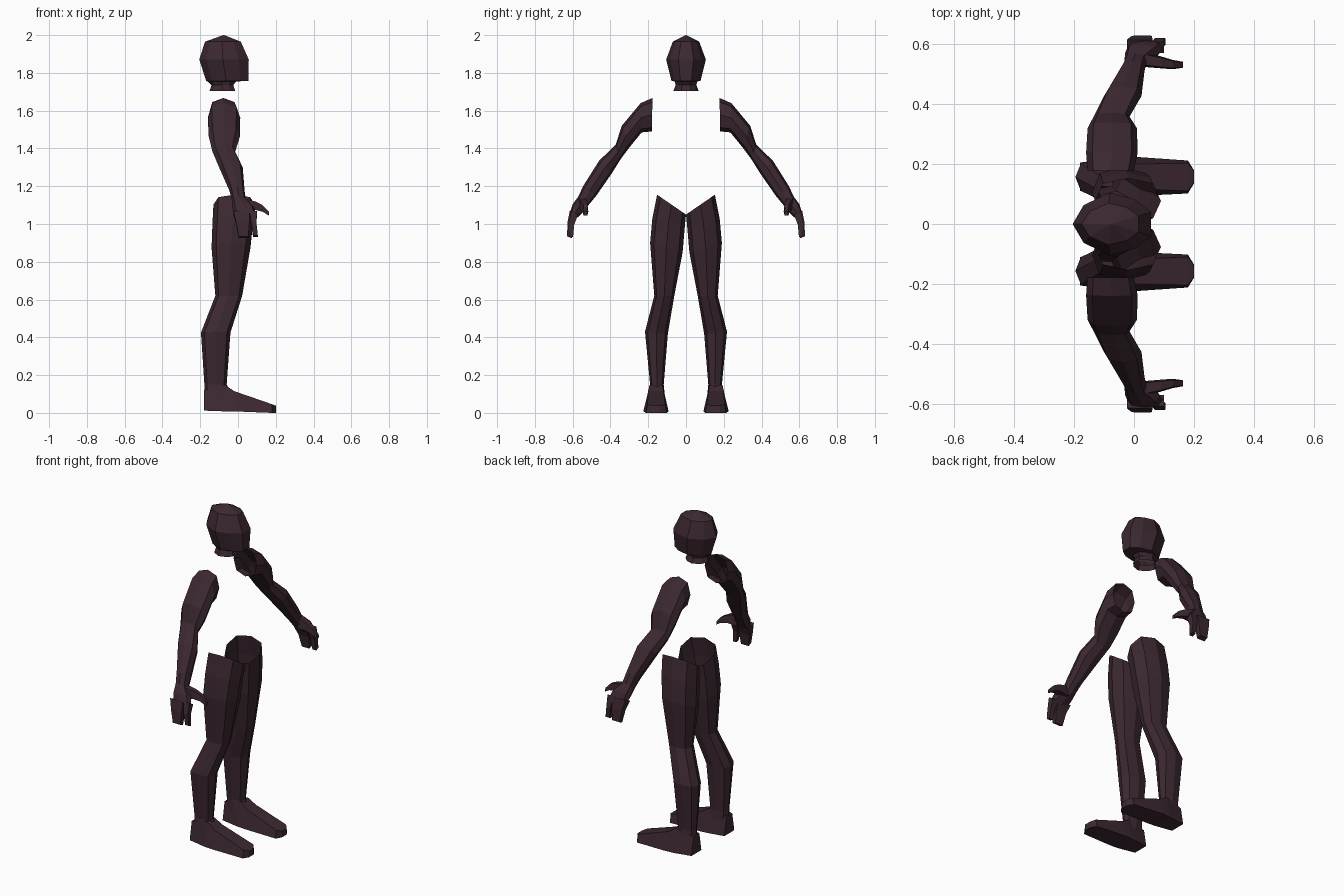
import bpy, bmesh
from mathutils import Vector

cube = bpy.data.objects.get("Cube")
if cube:
    bpy.data.objects.remove(cube, do_unlink=True)

skin = bpy.data.materials.new("dark_plum")
skin.use_nodes = True
COLOUR = (0.045, 0.021, 0.031, 1)
skin.diffuse_color = COLOUR
skin.node_tree.nodes["Principled BSDF"].inputs["Base Color"].default_value = COLOUR

D = 0.76
OCTAGON = [(1, 0), (D, D), (0, 1), (-D, D), (-1, 0), (-D, -D), (0, -1), (D, -D)]
SQUARE = [(1, 1), (-1, 1), (-1, -1), (1, -1)]


def limb_ring(inner, outer, x0, x1, shape=OCTAGON):
    """Section spanning two (y, z) points across, and x0..x1 along x."""
    a, b = Vector((0, *inner)), Vector((0, *outer))
    mid, half = (a + b) / 2, (b - a) / 2
    return [mid + half * u + Vector(((x0 + x1) / 2 + (x1 - x0) / 2 * v, 0, 0))
            for u, v in shape]


def slab_ring(x, y0, y1, z0, z1, taper=0.75):
    """Upright section at x, narrower along its top edge."""
    c, h = (y0 + y1) / 2, (y1 - y0) / 2
    return [Vector((x, c + h * s, z)) for s, z in
            ((-1, z0), (1, z0), (taper, z1), (-taper, z1))]


def loft(name, rings, cap_start=False, cap_end=False, mirror=True):
    bm = bmesh.new()
    loops = [[bm.verts.new(p) for p in ring] for ring in rings]
    n = len(loops[0])
    for a, b in zip(loops, loops[1:]):
        for i in range(n):
            j = (i + 1) % n
            bm.faces.new((a[i], a[j], b[j], b[i]))
    if cap_start:
        bm.faces.new(loops[0][::-1])
    if cap_end:
        bm.faces.new(loops[-1])
    bmesh.ops.remove_doubles(bm, verts=bm.verts, dist=0.0005)
    bmesh.ops.recalc_face_normals(bm, faces=bm.faces)
    mesh = bpy.data.meshes.new(name)
    bm.to_mesh(mesh)
    bm.free()
    mesh.materials.append(skin)
    obj = bpy.data.objects.new(name, mesh)
    bpy.context.collection.objects.link(obj)
    if mirror:
        mod = obj.modifiers.new("other_side", 'MIRROR')
        mod.use_axis = (False, True, False)
    return obj


# Head: stacked faceted sections, flatter at the face, open at the neck
HEAD = [(-1, 0), (-0.72, 0.6), (-0.05, 1), (0.6, 0.78), (1, 0.38),
        (1, -0.38), (0.6, -0.78), (-0.05, -1), (-0.72, -0.6)]


def head_ring(z, x0, x1, half_y):
    return [Vector(((x0 + x1) / 2 + (x1 - x0) / 2 * u, half_y * v, z))
            for u, v in HEAD]


loft("head", [head_ring(1.705, -0.15, -0.015, 0.067),
              head_ring(1.735, -0.14, -0.025, 0.055),
              head_ring(1.755, -0.16, -0.01, 0.06),
              head_ring(1.757, -0.168, 0.055, 0.077),
              head_ring(1.87, -0.205, 0.057, 0.105),
              head_ring(1.965, -0.175, 0.015, 0.07),
              head_ring(2.0, -0.078, -0.072, 0.002)],
     cap_end=True, mirror=False)

# Arms: shoulder, elbow, forearm and wrist sections
loft("arms", [limb_ring((0.18, 1.49), (0.178, 1.667), -0.155, 0.0),
              limb_ring((0.235, 1.485), (0.24, 1.64), -0.16, 0.012),
              limb_ring((0.30, 1.405), (0.34, 1.52), -0.155, 0.01),
              limb_ring((0.345, 1.345), (0.372, 1.42), -0.135, -0.015),
              limb_ring((0.395, 1.265), (0.46, 1.335), -0.10, 0.025),
              limb_ring((0.475, 1.15), (0.545, 1.20), -0.045, 0.035),
              limb_ring((0.512, 1.105), (0.57, 1.145), -0.032, 0.042)])

# Hands: palm, grouped fingers, forefinger and thumb
loft("palms", [limb_ring((0.512, 1.105), (0.57, 1.145), -0.032, 0.042),
               limb_ring((0.542, 1.065), (0.60, 1.105), -0.03, 0.085),
               limb_ring((0.572, 1.035), (0.615, 1.06), -0.02, 0.10)],
     cap_end=True)
loft("grouped_fingers", [limb_ring((0.57, 1.05), (0.615, 1.07), -0.024, 0.062, SQUARE),
                         limb_ring((0.592, 1.0), (0.627, 1.01), -0.01, 0.06, SQUARE),
                         limb_ring((0.605, 0.925), (0.63, 0.935), 0.004, 0.055, SQUARE)],
     cap_start=True, cap_end=True)
loft("forefingers", [limb_ring((0.572, 1.05), (0.608, 1.07), 0.06, 0.10, SQUARE),
                     limb_ring((0.592, 0.995), (0.622, 1.005), 0.07, 0.098, SQUARE),
                     limb_ring((0.598, 0.93), (0.62, 0.938), 0.08, 0.105, SQUARE)],
     cap_start=True, cap_end=True)
loft("thumbs", [slab_ring(0.03, 0.525, 0.575, 1.07, 1.135),
                slab_ring(0.09, 0.52, 0.56, 1.075, 1.12),
                slab_ring(0.13, 0.517, 0.548, 1.065, 1.10),
                slab_ring(0.163, 0.522, 0.542, 1.045, 1.065)],
     cap_start=True, cap_end=True)

# Legs: open, slanted hip edge down to the ankle
loft("legs", [limb_ring((0.0, 1.05), (0.153, 1.155), -0.13, 0.09),
              limb_ring((0.006, 0.99), (0.178, 1.03), -0.135, 0.08),
              limb_ring((0.018, 0.85), (0.19, 0.90), -0.14, 0.066),
              limb_ring((0.062, 0.62), (0.168, 0.62), -0.12, 0.022),
              limb_ring((0.096, 0.42), (0.217, 0.43), -0.196, -0.04),
              limb_ring((0.118, 0.15), (0.19, 0.15), -0.178, -0.06),
              limb_ring((0.112, 0.09), (0.2, 0.09), -0.178, -0.03)])

# Feet: heel to blunt toe
loft("feet", [slab_ring(-0.18, 0.11, 0.205, 0.012, 0.12, 0.6),
              slab_ring(-0.07, 0.096, 0.222, 0.008, 0.148, 0.55),
              slab_ring(-0.02, 0.092, 0.226, 0.008, 0.115, 0.6),
              slab_ring(0.18, 0.102, 0.212, 0.0, 0.046, 0.85),
              slab_ring(0.2, 0.135, 0.18, 0.0, 0.038, 0.9)],
     cap_start=True, cap_end=True)
